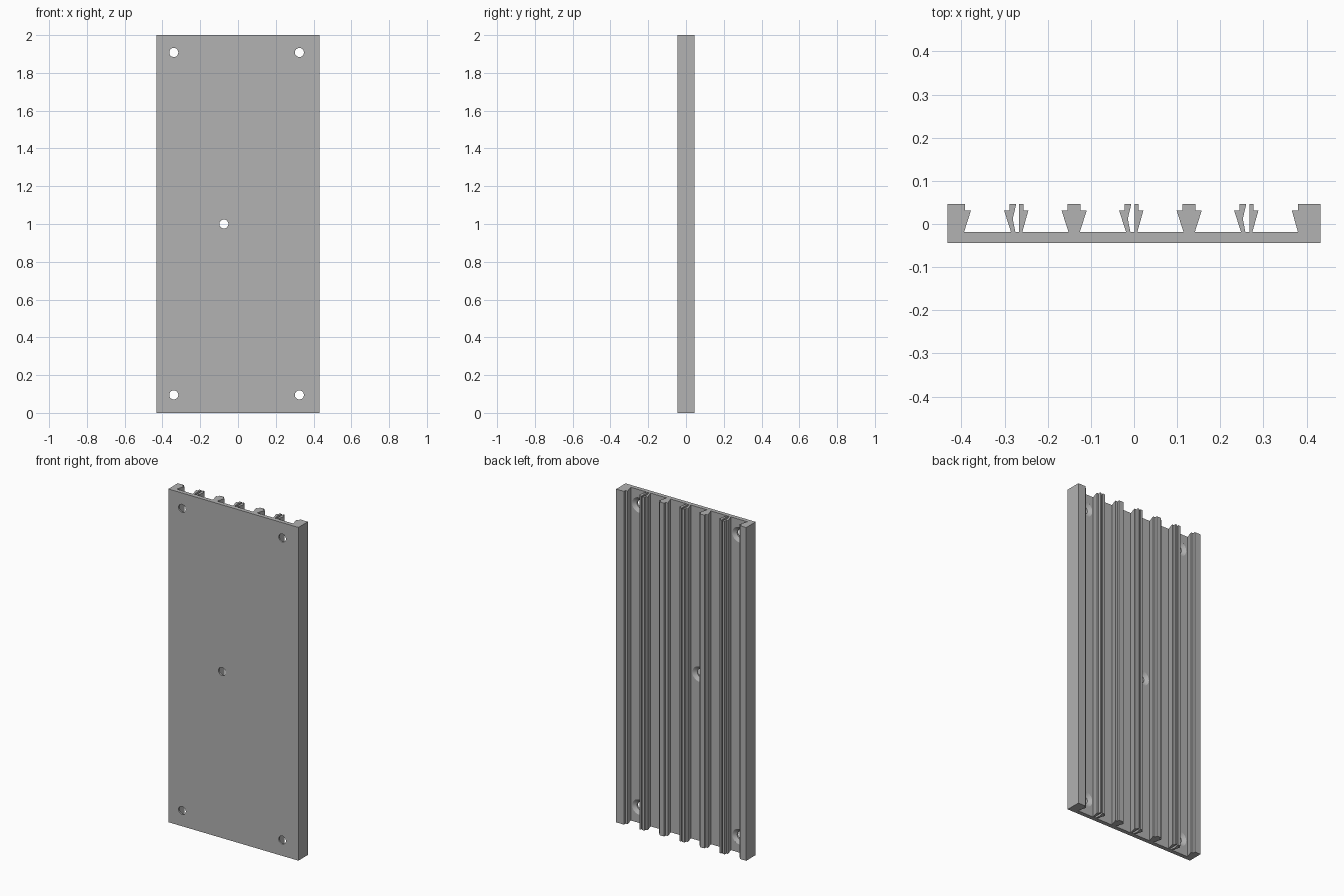
import bpy
import bmesh
import math
from mathutils import Matrix

cube = bpy.data.objects.get("Cube")
if cube:
    bpy.data.objects.remove(cube, do_unlink=True)

HEIGHT, HALF = 2.0, 0.432
FRONT, FLOOR, LIP, BACK = -0.044, -0.019, 0.031, 0.046

grey = bpy.data.materials.new("plain grey")
grey.use_nodes = True
grey.diffuse_color = (0.445, 0.445, 0.445, 1)
grey.node_tree.nodes["Principled BSDF"].inputs["Base Color"].default_value = grey.diffuse_color


def rising(base, tooth, neck):
    """Left flank of a rib: undercut slope, tooth, then narrow neck."""
    return [(base, FLOOR), (tooth, LIP), (neck, LIP), (neck, BACK)]


def falling(base, tooth, neck):
    return rising(base, tooth, neck)[::-1]


def solid_rib(c):
    return rising(c - .013, c - .029, c - .015) + falling(c + .013, c + .029, c + .015)


def split_rib(c):
    left_arm = rising(c - .013, c - .029, c - .017)
    slot = [(c - .001, BACK), (c - .009, .012), (c - .003, FLOOR),
            (c + .006, FLOOR), (c + .006, BACK)]
    right_arm = falling(c + .013, c + .027, c + .016)[0:]
    return left_arm + slot + right_arm


def new_object(name, bm):
    bmesh.ops.recalc_face_normals(bm, faces=bm.faces)
    mesh = bpy.data.meshes.new(name)
    bm.to_mesh(mesh)
    bm.free()
    mesh.materials.append(grey)
    ob = bpy.data.objects.new(name, mesh)
    bpy.context.collection.objects.link(ob)
    return ob


# Cross-section: side walls, alternating split and solid ribs, flat front
outline = [(-HALF, FRONT), (-HALF, BACK)] + falling(-.394, -.378, -.392)
for i in range(5):
    centre = -.272 + i * .1333
    outline += (solid_rib if i % 2 else split_rib)(centre)
outline += rising(.38, .366, .38) + [(HALF, BACK), (HALF, FRONT)]

bm = bmesh.new()
face = bm.faces.new([bm.verts.new((x, y, 0)) for x, y in outline])
top = bmesh.ops.extrude_face_region(bm, geom=[face])
bmesh.ops.translate(bm, verts=[v for v in top["geom"] if isinstance(v, bmesh.types.BMVert)],
                    vec=(0, 0, HEIGHT))
panel = new_object("ribbed_panel", bm)

# Countersunk screw holes, narrow at the front and wide at the channel floor
bm = bmesh.new()
holes = [(x, z) for x in (-.34, .325) for z in (.095, 1.908)] + [(-.075, 1.0)]
for x, z in holes:
    for r_front, r_back, y0, y1 in ((.024, .024, FRONT - .02, -.034),
                                    (.024, .047, -.034, FLOOR + .001)):
        place = Matrix.Translation((x, (y0 + y1) / 2, z)) @ Matrix.Rotation(-math.pi / 2, 4, "X")
        bmesh.ops.create_cone(bm, cap_ends=True, segments=32, radius1=r_front,
                              radius2=r_back, depth=y1 - y0, matrix=place)
# Fuse each shaft to its countersink by dropping the caps between them
caps = [f for f in bm.faces if abs(f.calc_center_median().y + .034) < 1e-4]
bmesh.ops.delete(bm, geom=caps, context="FACES_ONLY")
bmesh.ops.remove_doubles(bm, verts=bm.verts, dist=1e-4)
cutter = new_object("hole_cutter", bm)
cutter.hide_render = True

cut = panel.modifiers.new("screw_holes", "BOOLEAN")
cut.operation = "DIFFERENCE"
cut.solver = "EXACT"
cut.object = cutter
bpy.ops.object.select_all(action="DESELECT")
bpy.context.view_layer.objects.active = panel
panel.select_set(True)
bpy.ops.object.modifier_apply(modifier=cut.name)
bpy.data.objects.remove(cutter, do_unlink=True)
bpy.ops.object.shade_smooth_by_angle(angle=math.radians(25))
